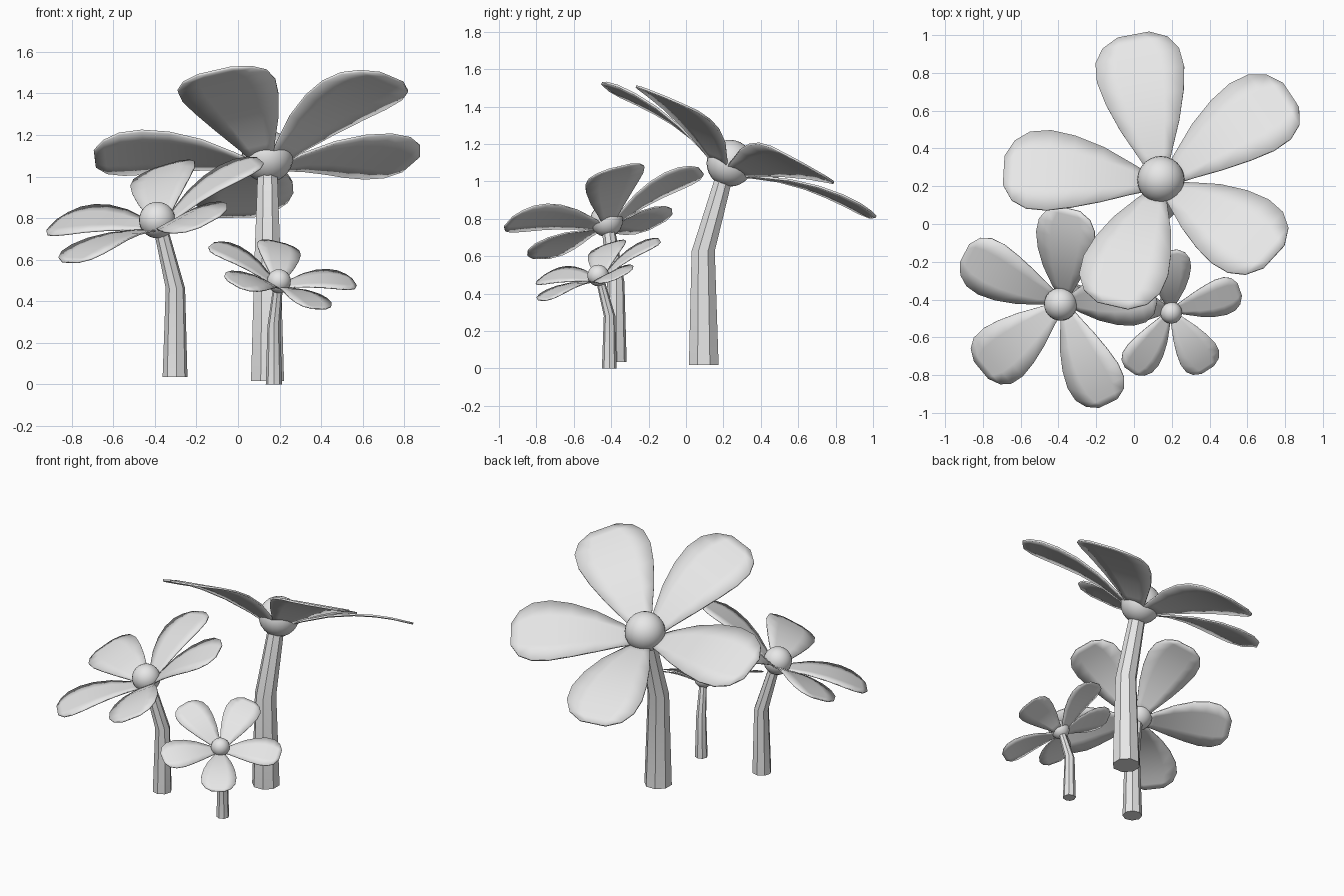
import bpy, bmesh
from math import radians, sin, cos, pi
from mathutils import Matrix, Vector

cube = bpy.data.objects.get("Cube")
if cube:
    bpy.data.objects.remove(cube, do_unlink=True)

grey = bpy.data.materials.new("light_grey")
grey.use_nodes = True
grey.diffuse_color = (0.8, 0.8, 0.8, 1)
grey.node_tree.nodes["Principled BSDF"].inputs["Base Color"].default_value = (0.8, 0.8, 0.8, 1)


def finish(name, bm, matrix, angle):
    """Turn a bmesh into a smooth shaded object placed by matrix."""
    bmesh.ops.transform(bm, matrix=matrix, verts=bm.verts)
    bmesh.ops.recalc_face_normals(bm, faces=bm.faces)
    mesh = bpy.data.meshes.new(name)
    bm.to_mesh(mesh)
    bm.free()
    mesh.materials.append(grey)
    obj = bpy.data.objects.new(name, mesh)
    bpy.context.collection.objects.link(obj)
    bpy.ops.object.select_all(action='DESELECT')
    obj.select_set(True)
    bpy.context.view_layer.objects.active = obj
    bpy.ops.object.shade_smooth_by_angle(angle=radians(angle))
    return obj


# Bent stem: y offset, height, radius of each ring
STEM = [(0, 0, 0.086), (-0.003, 0.61, 0.067), (0.115, 1.03, 0.05)]
SIDES = 8


def stem(name, matrix):
    bm = bmesh.new()
    rings = []
    for y, z, r in STEM:
        turns = [2 * pi * (i + 0.5) / SIDES for i in range(SIDES)]
        rings.append([bm.verts.new((r * cos(t), y + r * sin(t), z)) for t in turns])
    for low, high in zip(rings, rings[1:]):
        for i in range(SIDES):
            j = (i + 1) % SIDES
            bm.faces.new((low[i], low[j], high[j], high[i]))
    bm.faces.new(rings[0][::-1])
    bm.faces.new(rings[-1])
    finish(name, bm, matrix, 30)


# Petal rows: distance from the centre, rise, half width
PETAL = [(0.02, 0, 0.03), (0.15, 0.06, 0.09), (0.3, 0.115, 0.16), (0.45, 0.15, 0.21),
         (0.58, 0.165, 0.235), (0.69, 0.168, 0.225), (0.77, 0.163, 0.175), (0.82, 0.16, 0.085)]
COLUMNS = [-1, -0.5, 0, 0.5, 1]


def petal(name, matrix, scale):
    bm = bmesh.new()
    rows = [[bm.verts.new((r, c * w, h)) for c in COLUMNS] for r, h, w in PETAL]
    for a, b in zip(rows, rows[1:]):
        for i in range(len(COLUMNS) - 1):
            bm.faces.new((a[i], b[i], b[i + 1], a[i + 1]))
    obj = finish(name, bm, matrix, 40)
    solid = obj.modifiers.new("thickness", 'SOLIDIFY')
    solid.thickness = 0.012 * scale
    solid.offset = 0


def ball(name, matrix):
    bm = bmesh.new()
    bmesh.ops.create_uvsphere(bm, u_segments=24, v_segments=14, radius=0.125)
    finish(name, bm, matrix @ Matrix.Translation((0, 0.14, 1.08)), 40)


# Tilted frame of the flower head
tilt, lean = radians(27), radians(103)
normal = Vector((sin(tilt) * cos(lean), sin(tilt) * sin(lean), cos(tilt)))
side = Vector((1, 0, 0))
side = (side - normal * side.dot(normal)).normalized()
HEAD = Matrix.Translation((0, 0.115, 1.02)) @ Matrix((side, normal.cross(side), normal)).transposed().to_4x4()
PETAL_ANGLES = [99, 30, -41, -107, 177]


def plant(size, base, turn, scale):
    place = Matrix.Translation(base) @ Matrix.Rotation(radians(turn), 4, 'Z') @ Matrix.Scale(scale, 4)
    stem(size + "_stem", place)
    ball(size + "_flower_centre", place)
    for n, angle in enumerate(PETAL_ANGLES, 1):
        petal(f"{size}_petal_{n}", place @ HEAD @ Matrix.Rotation(radians(angle), 4, 'Z'), scale)


plant("large", (0.142, 0.095, 0.017), 0, 1)
plant("medium", (-0.303, -0.377, 0.035), 119, 0.7)
plant("small", (0.173, -0.41, 0), 202, 0.46)
